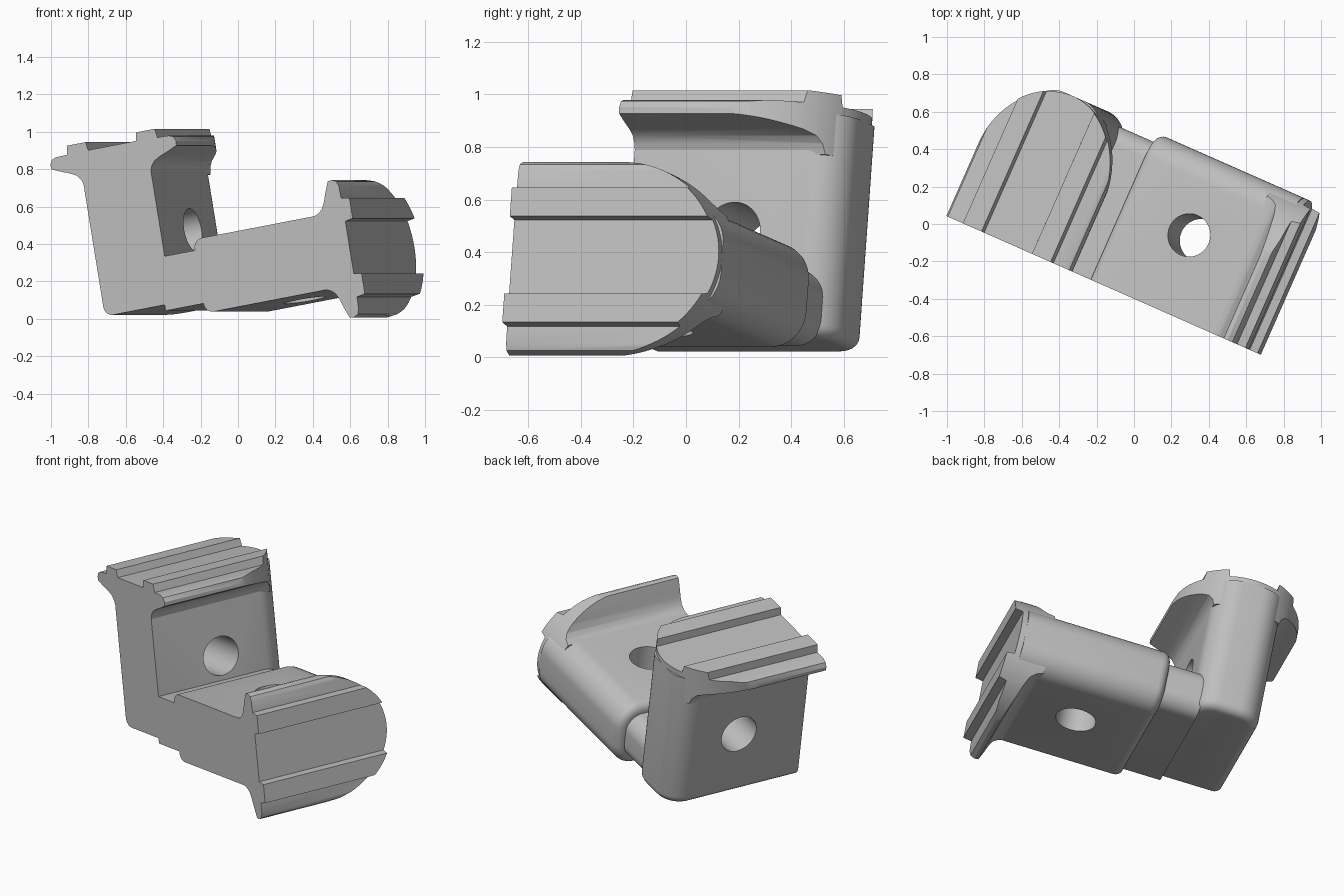
import bpy, bmesh, math
from mathutils import Matrix, Vector

cube = bpy.data.objects.get("Cube")
if cube:
    bpy.data.objects.remove(cube, do_unlink=True)

# One plain grey for the whole bracket
grey = bpy.data.materials.new("plain_grey")
grey.use_nodes = True
colour = (0.52, 0.52, 0.52, 1)
grey.diffuse_color = colour
grey.node_tree.nodes["Principled BSDF"].inputs["Base Color"].default_value = colour

# Bracket directions: A along the lying arm, B along the upright arm, D into the depth
TILT, TURN = math.radians(10), math.radians(-23.8)
U = Vector((math.cos(TURN), math.sin(TURN), 0))
D = Vector((-math.sin(TURN), math.cos(TURN), 0))
Z = Vector((0, 0, 1))
A = U * math.cos(TILT) + Z * math.sin(TILT)
B = Z * math.cos(TILT) - U * math.sin(TILT)
ORIGIN = D * -0.366

DEPTH, HALF = 0.86, 0.2          # arm depth and half thickness
HEAD_HALF = 0.373


def frame(x_axis, y_axis, a, b):
    """Matrix from (length, width, depth) to the standing model."""
    m = Matrix((x_axis, y_axis, D)).transposed().to_4x4()
    m.translation = ORIGIN + A * a + B * b
    return m


def prism(name, points, place, lo, hi):
    """Closed prism over a 2D outline; place turns (u, v, height) into a position."""
    bm = bmesh.new()
    rings = [[bm.verts.new(place(u, v, h)) for u, v in points] for h in (lo, hi)]
    bm.faces.new(rings[0])
    bm.faces.new(rings[1])
    n = len(points)
    for i in range(n):
        j = (i + 1) % n
        bm.faces.new((rings[0][i], rings[0][j], rings[1][j], rings[1][i]))
    bmesh.ops.recalc_face_normals(bm, faces=bm.faces)
    mesh = bpy.data.meshes.new(name)
    bm.to_mesh(mesh)
    bm.free()
    obj = bpy.data.objects.new(name, mesh)
    bpy.context.collection.objects.link(obj)
    return obj


def along_length(w, d, h):
    return (h, w, d)


def along_depth(l, w, h):
    return (l, w, h)


def along_width(l, d, h):
    return (l, h, d)


def arc(cx, cy, rx, ry, start, end, steps):
    angles = [math.radians(start + (end - start) * i / steps) for i in range(steps + 1)]
    return [(cx + rx * math.cos(t), cy + ry * math.sin(t)) for t in angles]


def rounded_section(half, depth, r):
    """Cross-section with both far corners rounded, reaching past the flat side."""
    return ([(-half, -0.3), (half, -0.3)]
            + arc(half - r, depth - r, r, r, 0, 90, 10)
            + arc(r - half, depth - r, r, r, 90, 180, 10))


def round_end_and_trim(obj, radius):
    """Round the rim at length 0 and cut the part flat at depth 0."""
    bm = bmesh.new()
    bm.from_mesh(obj.data)
    if radius:
        rim = [e for e in bm.edges if all(abs(v.co.x) < 1e-5 for v in e.verts)
               and any(v.co.z > -0.29 for v in e.verts)]
        bmesh.ops.bevel(bm, geom=rim, offset=radius, segments=5, profile=0.5,
                        affect='EDGES', clamp_overlap=True)
    geom = bm.verts[:] + bm.edges[:] + bm.faces[:]
    cut = bmesh.ops.bisect_plane(bm, geom=geom, plane_co=(0, 0, 0),
                                 plane_no=(0, 0, -1), clear_outer=True)
    edges = [e for e in cut["geom_cut"] if isinstance(e, bmesh.types.BMEdge)]
    bmesh.ops.holes_fill(bm, edges=edges, sides=0)
    bmesh.ops.recalc_face_normals(bm, faces=bm.faces)
    bm.to_mesh(obj.data)
    bm.free()


def boolean(obj, cutter, operation):
    mod = obj.modifiers.new("cut", 'BOOLEAN')
    mod.operation, mod.object, mod.solver = operation, cutter, 'EXACT'
    bpy.context.view_layer.objects.active = obj
    bpy.ops.object.modifier_apply(modifier=mod.name)
    bpy.data.objects.remove(cutter, do_unlink=True)


def finish(obj, matrix):
    obj.data.transform(matrix)
    bm = bmesh.new()
    bm.from_mesh(obj.data)
    bmesh.ops.recalc_face_normals(bm, faces=bm.faces)
    bm.to_mesh(obj.data)
    bm.free()
    obj.data.materials.clear()
    obj.data.materials.append(grey)
    bpy.ops.object.select_all(action='DESELECT')
    obj.select_set(True)
    bpy.context.view_layer.objects.active = obj
    bpy.ops.object.shade_smooth_by_angle(angle=math.radians(32))


# Half of the flanged head outline as (length, width): ridge, shelf, lip, flare
HEAD = [(0.892, 0.142), (0.937, 0.15), (0.937, 0.26), (0.889, 0.268),
        (0.887, 0.335), (0.877, 0.36), (0.852, 0.373), (0.828, 0.37),
        (0.803, 0.31), (0.787, 0.265), (0.768, 0.228), (0.74, 0.207), (0.7, 0.195)]


def build_arm(prefix, matrix):
    # Arm with rounded far side, rounded end and a round through hole
    arm = prism(prefix + "_arm", rounded_section(HALF, DEPTH, 0.14), along_length, 0, 0.86)
    round_end_and_trim(arm, 0.05)
    hole = prism("hole_cutter", arc(0.4, DEPTH / 2, 0.115, 0.115, 0, 354.375, 63),
                 along_width, -0.5, 0.5)
    boolean(arm, hole, 'DIFFERENCE')
    finish(arm, matrix)

    # Ridged head, trimmed to a D-shaped outline
    outline = HEAD + [(l, -w) for l, w in reversed(HEAD)]
    head = prism(prefix + "_head", outline, along_depth, 0, 1)
    straight = 0.39
    d_shape = ([(-HEAD_HALF - 0.002, -0.2), (HEAD_HALF + 0.002, -0.2)]
               + arc(0, straight, HEAD_HALF + 0.002, DEPTH - straight, 0, 180, 48))
    boolean(head, prism("head_cutter", d_shape, along_length, 0.5, 1.2), 'INTERSECT')
    finish(head, matrix)


build_arm("lying", frame(A, B, -0.025, 0.235))
build_arm("upright", frame(B, A, -0.405, 0.12))

# Thin neck joining the two arms
neck = prism("neck", rounded_section(0.144, 0.81, 0.1), along_length, 0, 0.29)
round_end_and_trim(neck, 0)
finish(neck, frame(A, B, -0.25, 0.232))
